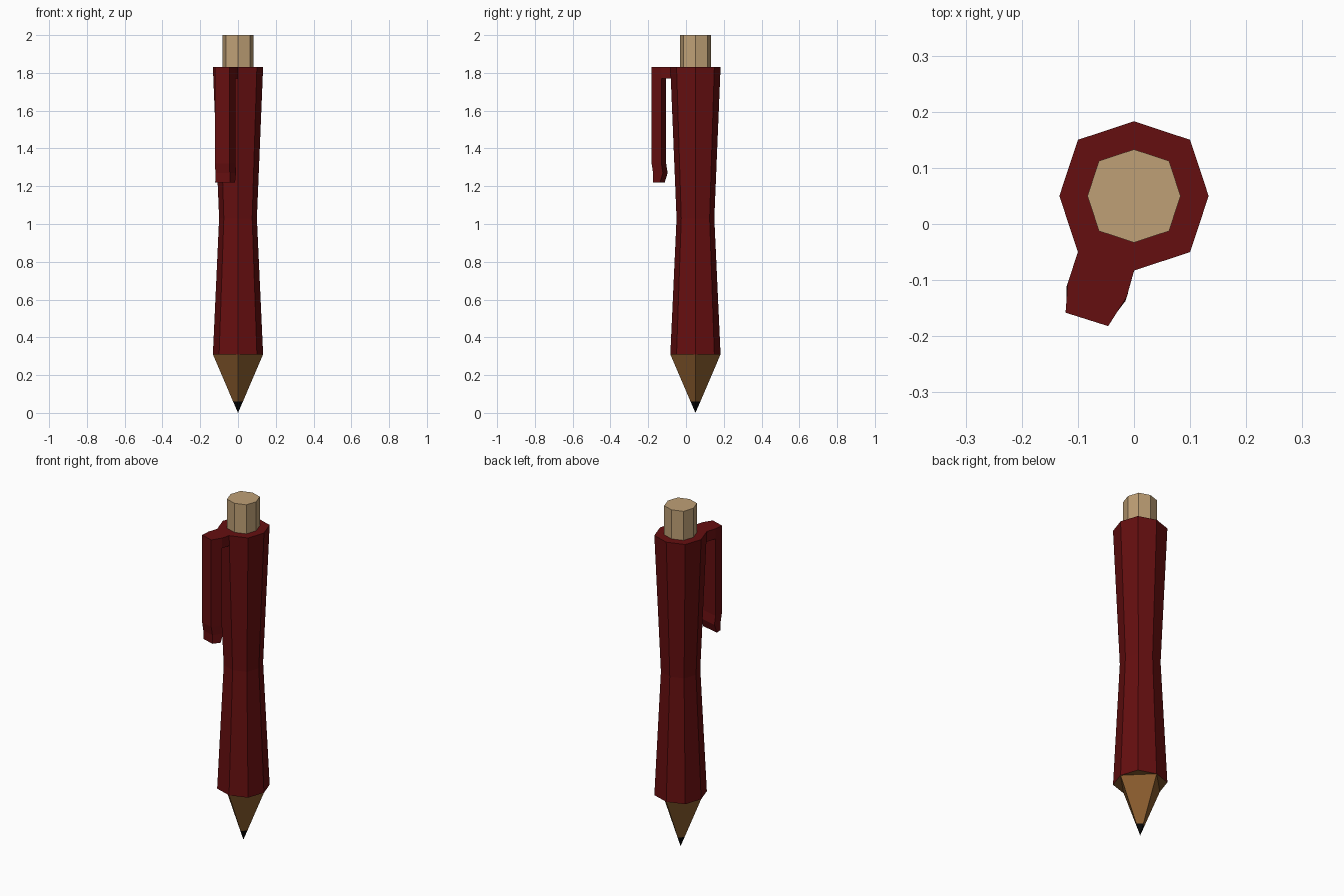
import bpy, bmesh
from mathutils import Vector

cube = bpy.data.objects.get("Cube")
if cube:
    bpy.data.objects.remove(cube)

AXIS_Y = 0.05  # the barrel sits slightly behind the origin


def material(name, rgb):
    m = bpy.data.materials.new(name)
    m.use_nodes = True
    m.diffuse_color = (*rgb, 1)
    m.node_tree.nodes["Principled BSDF"].inputs["Base Color"].default_value = (*rgb, 1)
    return m


red = material("dark red", (0.13, 0.0045, 0.005))
wood = material("brown wood", (0.25, 0.107, 0.027))
tan = material("tan", (0.52, 0.35, 0.18))
black = material("black", (0.002, 0.002, 0.002))


def loft(name, rings, mats, cap_start=True, cap_end=True):
    """Skin a list of equal-length point rings; returns the object."""
    bm = bmesh.new()
    loops = [[bm.verts.new(p) for p in ring] for ring in rings]
    n = len(loops[0])
    for a, b in zip(loops, loops[1:]):
        for i in range(n):
            j = (i + 1) % n
            bm.faces.new((a[i], a[j], b[j], b[i]))
    if cap_start:
        bm.faces.new(loops[0][::-1])
    if cap_end:
        bm.faces.new(loops[-1])
    bmesh.ops.remove_doubles(bm, verts=bm.verts, dist=0.0005)
    bmesh.ops.recalc_face_normals(bm, faces=bm.faces)
    mesh = bpy.data.meshes.new(name)
    bm.to_mesh(mesh)
    bm.free()
    for m in mats:
        mesh.materials.append(m)
    obj = bpy.data.objects.new(name, mesh)
    bpy.context.collection.objects.link(obj)
    return obj


def octagon(r, d, z):
    """Octagon with axis radius r and diagonal corner offset d."""
    pts = [(r, 0), (d, d), (0, r), (-d, d), (-r, 0), (-d, -d), (0, -r), (d, -d)]
    return [(x, y + AXIS_Y, z) for x, y in pts]


def diamond(r, z):
    return [(x, y + AXIS_Y, z) for x, y in ((r, 0), (0, r), (-r, 0), (0, -r))]


# Barrel with a pinched waist; its underside shows bare wood
barrel = loft("barrel", [octagon(0.133, 0.1, 0.31), octagon(0.1, 0.075, 1.03),
                         octagon(0.133, 0.1, 1.83)], [red, wood])
for f in barrel.data.polygons:
    if f.normal.z < -0.9:
        f.material_index = 1

# Push button on top
loft("push_button", [octagon(0.083, 0.0625, 1.82), octagon(0.083, 0.0625, 2.0)], [tan])

# Four-sided sharpened end and its lead
loft("wood_tip", [diamond(0.026, 0.06), diamond(0.133, 0.31)], [wood], False, False)
loft("lead_point", [diamond(0, 0), diamond(0.026, 0.06)], [black], False, False)

# Pocket clip: a hanging arm with a flared foot
inward = Vector((0.316, 0.949, 0))
outer = [Vector((-0.122, -0.158, 0)), Vector((-0.046, -0.182, 0))]
inner = [Vector((-0.013, -0.13, 0)), Vector((-0.118, -0.105, 0))]


def arm_ring(z, out_shift=0, in_shift=0):
    up = Vector((0, 0, z))
    return ([p + inward * out_shift + up for p in outer]
            + [p + inward * in_shift + up for p in inner])


loft("clip_arm", [arm_ring(1.22, 0.008, -0.008), arm_ring(1.27, 0.008, 0.008),
                  arm_ring(1.32), arm_ring(1.83)], [red])

# Bridge joining the arm to the barrel
top, low = Vector((0, 0, 1.83)), Vector((0, 0, 1.77))
root = [Vector((0, -0.083, 0)), Vector((-0.1, -0.05, 0))]
sunk = [p + inward * 0.004 for p in root]
loft("clip_bridge", [[root[0] + top, root[1] + top, sunk[1] + low, sunk[0] + low],
                     [inner[0] + top, inner[1] + top, inner[1] + low, inner[0] + low]],
     [red], False, False)
